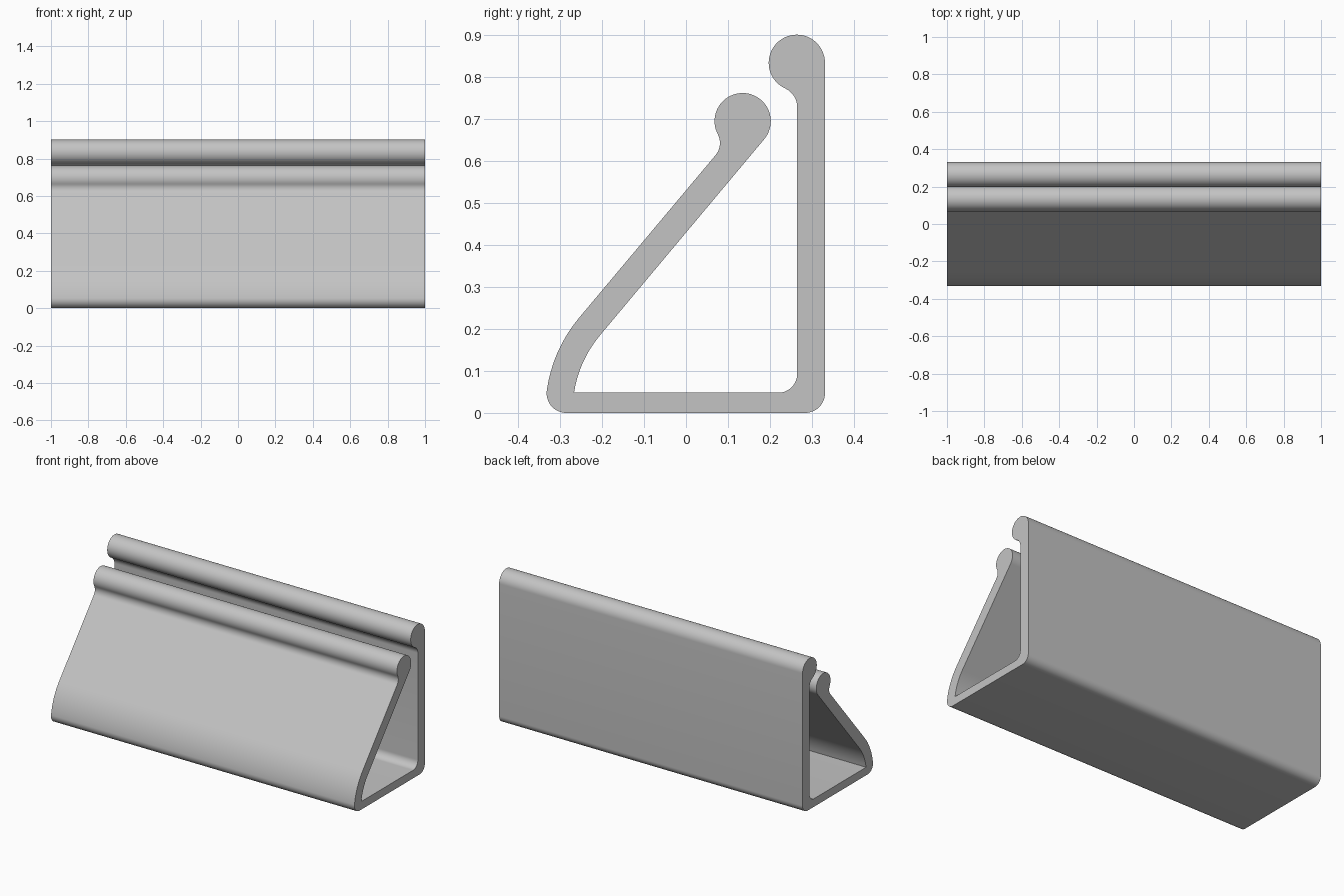
import bpy, bmesh, math
from mathutils import Vector

if "Cube" in bpy.data.objects:
    bpy.data.objects.remove(bpy.data.objects["Cube"])

LENGTH = 2.0


def polar(deg):
    a = math.radians(deg)
    return Vector((math.cos(a), math.sin(a)))


def arc(center, radius, start, end, step=6):
    """Points on a circular arc in the (y, z) plane, angles in degrees."""
    n = max(2, math.ceil(abs(end - start) / step))
    return [Vector(center) + radius * polar(start + (end - start) * i / n) for i in range(n + 1)]


# Sloping arm: curved foot, then a straight run at 50 degrees
BEND, R_IN, R_OUT = Vector((0.008, 0.006)), 0.278, 0.343
along, normal = polar(50), polar(140)

# Beads and the concave fillets that blend them into the walls
BEAD_R = 0.067
rear_bead, front_bead = Vector((0.264, 0.834)), Vector((0.135, 0.695))

r = 0.05
dy = (0.265 - r) - rear_bead.x
rear_fillet = rear_bead + Vector((dy, -math.sqrt((BEAD_R + r) ** 2 - dy ** 2)))
rear_angle = math.degrees(math.atan2(rear_bead.y - rear_fillet.y, -dy))

q = 0.045
off = normal.dot(BEND) + R_OUT + q - normal.dot(front_bead)
front_fillet = front_bead + normal * off - along * math.sqrt((BEAD_R + q) ** 2 - off ** 2)
d = front_bead - front_fillet
front_angle = math.degrees(math.atan2(d.y, d.x))

corner = BEND + (R_OUT - 0.047) * polar(172)

# Closed cross-section
profile = (
    arc((corner.x, 0.047), 0.047, 172, 270, 8)                        # front bottom corner
    + arc((0.284, 0.047), 0.047, 270, 360, 8)                         # rear bottom corner
    + arc(rear_bead, BEAD_R, 0, 180 + rear_angle)                     # rear bead
    + arc(rear_fillet, r, rear_angle, 0, 8)                           # blend to rear wall
    + arc((0.220, 0.093), 0.045, 0, -90, 8)                           # inner corner
    + arc(BEND, R_IN, 171.3, 140, 4)                                  # inside of curved foot
    + arc(front_bead, BEAD_R, -40, 180 + front_angle)                 # front bead
    + arc(front_fillet, q, front_angle, -40, 8)                       # blend to arm
    + arc(BEND, R_OUT, 140, 172, 4)[:-1]                              # outside of curved foot
)

# Extrude the section along x
bm = bmesh.new()
face = bm.faces.new([bm.verts.new((-LENGTH / 2, p.x, p.y)) for p in profile])
ext = bmesh.ops.extrude_face_region(bm, geom=[face], use_keep_orig=True)
bmesh.ops.translate(bm, vec=(LENGTH, 0, 0),
                    verts=[e for e in ext["geom"] if isinstance(e, bmesh.types.BMVert)])
bmesh.ops.recalc_face_normals(bm, faces=bm.faces[:])
mesh = bpy.data.meshes.new("clip_extrusion")
bm.to_mesh(mesh)
bm.free()

body = bpy.data.objects.new("clip_extrusion", mesh)
bpy.context.collection.objects.link(body)

grey = bpy.data.materials.new("light_grey")
grey.diffuse_color = (0.55, 0.55, 0.55, 1)
grey.use_nodes = True
grey.node_tree.nodes["Principled BSDF"].inputs["Base Color"].default_value = grey.diffuse_color
mesh.materials.append(grey)

bpy.context.view_layer.objects.active = body
body.select_set(True)
bpy.ops.object.shade_smooth_by_angle(angle=math.radians(30))
